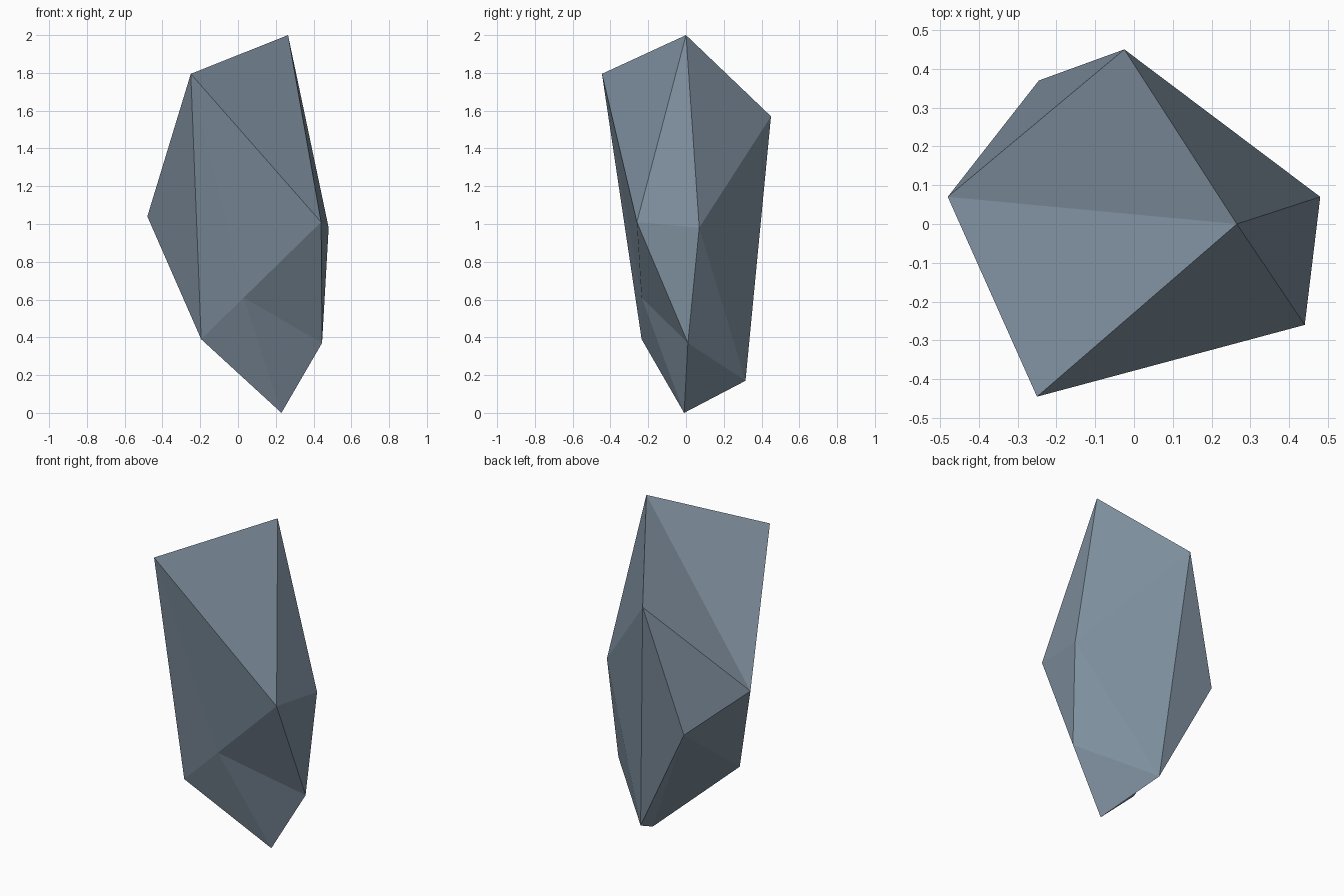
import bpy, bmesh

if "Cube" in bpy.data.objects:
    bpy.data.objects.remove(bpy.data.objects["Cube"])

# Rock: a distorted, stretched icosahedron (tip, upper ring, lower ring, foot)
tip = (0.265, 0.0, 2.0)
upper = [(-0.25, -0.445, 1.795), (0.44, -0.26, 1.01), (0.48, 0.07, 0.98),
         (-0.025, 0.45, 1.57), (-0.48, 0.07, 1.04)]
lower = [(0.03, -0.235, 0.61), (0.445, 0.01, 0.37), (0.083, 0.315, 0.17),
         (-0.245, 0.37, 0.825), (-0.195, -0.235, 0.39)]
foot = (0.23, -0.01, 0.0)

bm = bmesh.new()
t, f = bm.verts.new(tip), bm.verts.new(foot)
up = [bm.verts.new(p) for p in upper]
lo = [bm.verts.new(p) for p in lower]
for i in range(5):
    j = (i + 1) % 5
    bm.faces.new((t, up[i], up[j]))         # cap
    bm.faces.new((up[i], lo[i], up[j]))     # belt, pointing down
    bm.faces.new((lo[i], lo[j], up[j]))     # belt, pointing up
    bm.faces.new((f, lo[j], lo[i]))         # underside
bmesh.ops.recalc_face_normals(bm, faces=bm.faces)

mesh = bpy.data.meshes.new("rock")
bm.to_mesh(mesh)
bm.free()

# Blue-grey stone
stone = bpy.data.materials.new("blue grey stone")
stone.diffuse_color = (0.21, 0.275, 0.343, 1)
stone.use_nodes = True
stone.node_tree.nodes["Principled BSDF"].inputs["Base Color"].default_value = stone.diffuse_color
mesh.materials.append(stone)
bpy.context.collection.objects.link(bpy.data.objects.new("rock", mesh))
